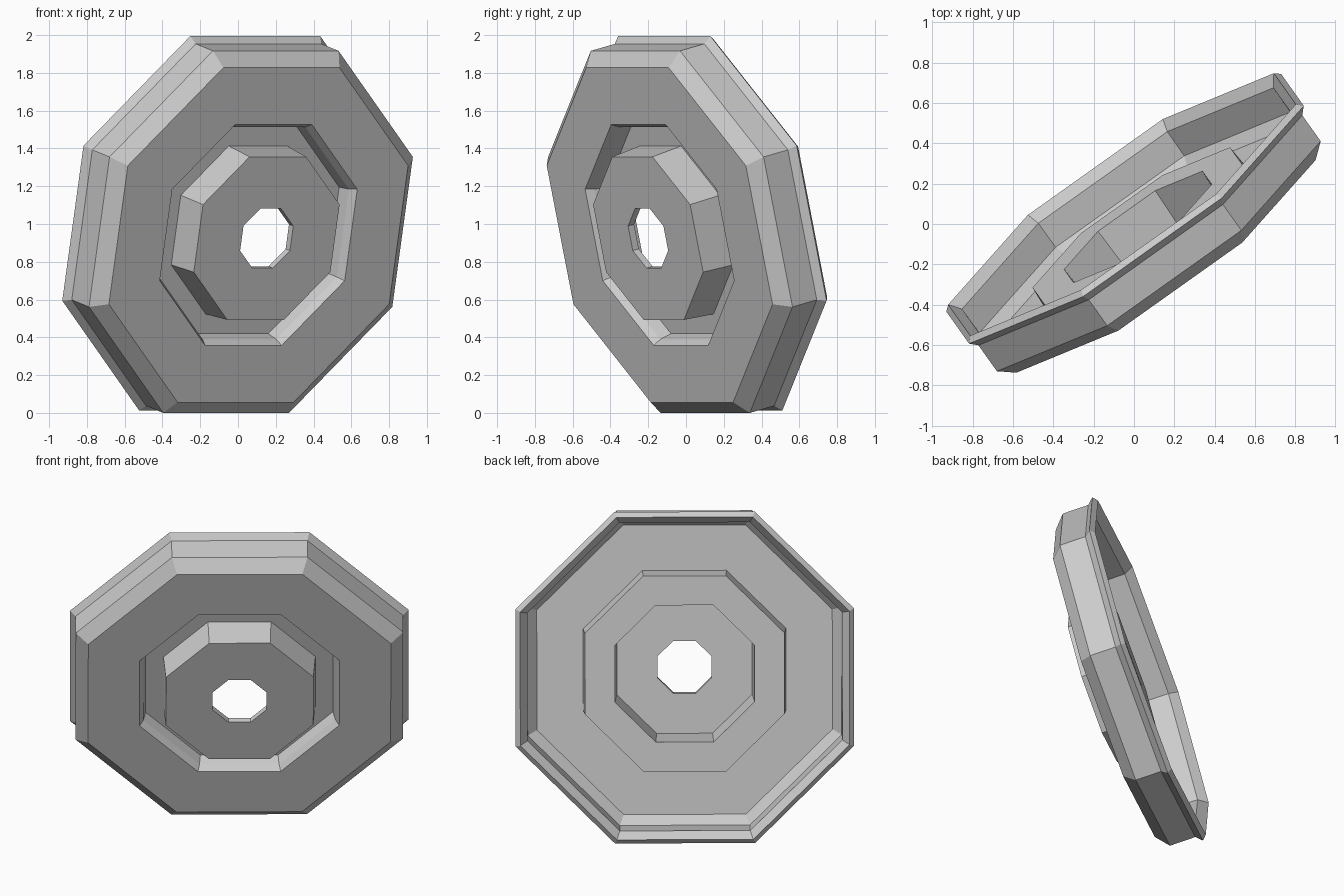
import bpy, bmesh
from math import cos, sin, pi
from mathutils import Matrix, Vector

cube = bpy.data.objects.get("Cube")
if cube:
    bpy.data.objects.remove(cube, do_unlink=True)

SIDES = 8

# One plain grey for the whole shell
grey = bpy.data.materials.new("plain_grey")
grey.use_nodes = True
colour = (0.6, 0.6, 0.6, 1)
grey.diffuse_color = colour
grey.node_tree.nodes["Principled BSDF"].inputs["Base Color"].default_value = colour

# Cross-section as (corner radius, position along the axle)
front_skin = [
    (0.175, 0.36), (0.48, 0.36),              # hub face with centre hole
    (0.495, 0.17), (0.61, 0.17),              # hub wall and groove floor
    (0.625, 0.24), (0.65, 0.283),             # groove wall
    (0.985, 0.283), (1.066, 0.212),           # disc face and chamfer
    (1.066, 0.05), (1.102, 0.012),            # tread and flared lip
]
back_skin = [
    (1.072, -0.015), (1.025, 0.04),           # lip and inner wall
    (1.022, 0.19), (0.962, 0.245),            # inner chamfer
    (0.66, 0.245), (0.65, 0.125),             # disc back and groove back
    (0.455, 0.125), (0.44, 0.32),             # hub hollow
    (0.175, 0.32),
]


def lathe(name, profile, material):
    """Sweep a closed profile round local z with flat sides."""
    bm = bmesh.new()
    rings = []
    for i in range(SIDES):
        a = 2 * pi * (i + 0.5) / SIDES
        rings.append([bm.verts.new((r * cos(a), r * sin(a), t)) for r, t in profile])
    n = len(profile)
    for i in range(SIDES):
        p, q = rings[i], rings[(i + 1) % SIDES]
        for j in range(n):
            k = (j + 1) % n
            bm.faces.new((p[j], q[j], q[k], p[k]))
    bmesh.ops.recalc_face_normals(bm, faces=bm.faces[:])
    mesh = bpy.data.meshes.new(name)
    bm.to_mesh(mesh)
    bm.free()
    mesh.materials.append(material)
    obj = bpy.data.objects.new(name, mesh)
    bpy.context.collection.objects.link(obj)
    return obj


wheel = lathe("octagonal_wheel_shell", front_skin + back_skin, grey)

# Lean the wheel: level edge, rising edge and axle directions
level = Vector((0.815, 0.579, 0)).normalized()
axle = Vector((0.563, -0.793, -0.23)).normalized()
rise = axle.cross(level).normalized()
axle = level.cross(rise)
pose = Matrix((level, rise, axle)).transposed().to_4x4()
pose.translation = (-0.051, 0.085, 1.007)
wheel.matrix_world = pose
